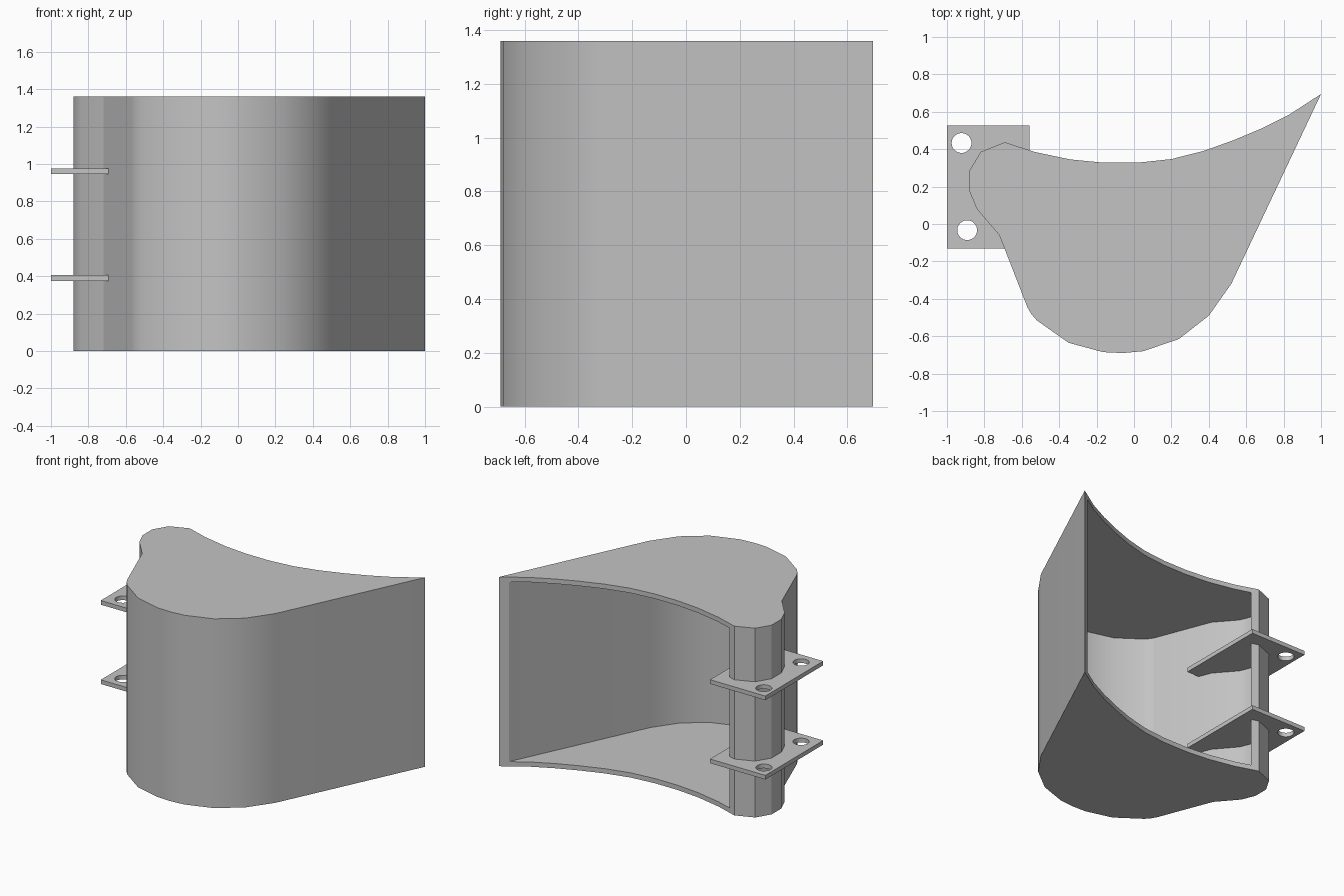
import bpy, bmesh
from math import cos, sin, tau
from mathutils import Vector as V

HEIGHT, WALL = 1.36, 0.034

old = bpy.data.objects.get("Cube")
if old:
    bpy.data.objects.remove(old, do_unlink=True)

steel = bpy.data.materials.new("plain grey steel")
steel.use_nodes = True
GREY = (0.55, 0.55, 0.55, 1)
steel.diffuse_color = GREY
steel.node_tree.nodes["Principled BSDF"].inputs["Base Color"].default_value = GREY


def prism(name, points, z0, z1):
    """Extrude a flat outline from z0 to z1."""
    bm = bmesh.new()
    face = bm.faces.new([bm.verts.new((p[0], p[1], z0)) for p in points])
    top = bmesh.ops.extrude_face_region(bm, geom=[face])["geom"]
    bmesh.ops.translate(bm, vec=(0, 0, z1 - z0),
                        verts=[g for g in top if isinstance(g, bmesh.types.BMVert)])
    bmesh.ops.recalc_face_normals(bm, faces=bm.faces)
    mesh = bpy.data.meshes.new(name)
    bm.to_mesh(mesh)
    bm.free()
    mesh.materials.append(steel)
    obj = bpy.data.objects.new(name, mesh)
    bpy.context.collection.objects.link(obj)
    return obj


def cut(obj, cutter):
    """Subtract the cutter and remove it."""
    cutter.hide_render = True
    mod = obj.modifiers.new("cut", 'BOOLEAN')
    mod.operation, mod.solver, mod.object = 'DIFFERENCE', 'EXACT', cutter
    bpy.context.view_layer.objects.active = obj
    bpy.ops.object.modifier_apply(modifier=mod.name)
    bpy.data.objects.remove(cutter, do_unlink=True)


def smooth(obj):
    bpy.ops.object.select_all(action='DESELECT')
    obj.select_set(True)
    bpy.context.view_layer.objects.active = obj
    bpy.ops.object.shade_smooth_by_angle(angle=0.5)
    mod = obj.modifiers.new("weighted normals", 'WEIGHTED_NORMAL')
    mod.keep_sharp = True


def inset_path(path, d):
    """Mitred offset of an open path to the right of its direction."""
    dirs = [(b - a).normalized() for a, b in zip(path, path[1:])]
    norms = [V((u.y, -u.x)) for u in dirs]
    result = [path[0] + norms[0] * d]
    for p, n, m in zip(path[1:], norms, norms[1:]):
        result.append(p + (n + m) * d / (1 + n.dot(m)))
    result.append(path[-1] + norms[-1] * d)
    # run both ends out through the open mouth
    result[0] -= dirs[0] * 0.3
    result[-1] += dirs[-1] * 0.3
    return result


# Bucket wall: cutting tip, round the belly, up to the hinge lip
wall = [V(p) for p in [
    (1, .695), (.52, -.32), (.4, -.49), (.24, -.615), (.05, -.68), (-.06, -.69),
    (-.165, -.685), (-.35, -.635), (-.52, -.515), (-.55, -.48), (-.57, -.445),
    (-.72, -.06), (-.84, .08), (-.88, .175), (-.88, .285), (-.82, .385), (-.69, .437)]]

# Concave front edge of the side plates
mouth = [(-.53, .385), (-.34, .345), (-.165, .328), (.02, .328), (.2, .347),
         (.37, .39), (.53, .447), (.68, .51), (.83, .585)]

shell = prism("bucket_shell", wall + mouth, 0, HEIGHT)
cut(shell, prism("cavity_cutter", inset_path(wall, WALL), WALL, HEIGHT - WALL))
smooth(shell)

# Crease where the belly meets the hinge lip
for e in shell.data.edges:
    a, b = (shell.data.vertices[i].co for i in e.vertices)
    if max((a.xy - wall[11]).length, (b.xy - wall[11]).length) < 0.001:
        e.use_edge_sharp = True

# Two hinge plates with pin holes
for name, z in (("lower", .375), ("upper", .945)):
    plate = prism(name + "_hinge_plate",
                  [(-1, -.13), (-.56, -.13), (-.56, .527), (-1, .527)], z, z + .03)
    for cx, cy in ((-.922, .433), (-.892, -.033)):
        ring = [(cx + .053 * cos(i * tau / 32), cy + .053 * sin(i * tau / 32))
                for i in range(32)]
        cut(plate, prism("pin_hole_cutter", ring, z - .1, z + .1))
    smooth(plate)
